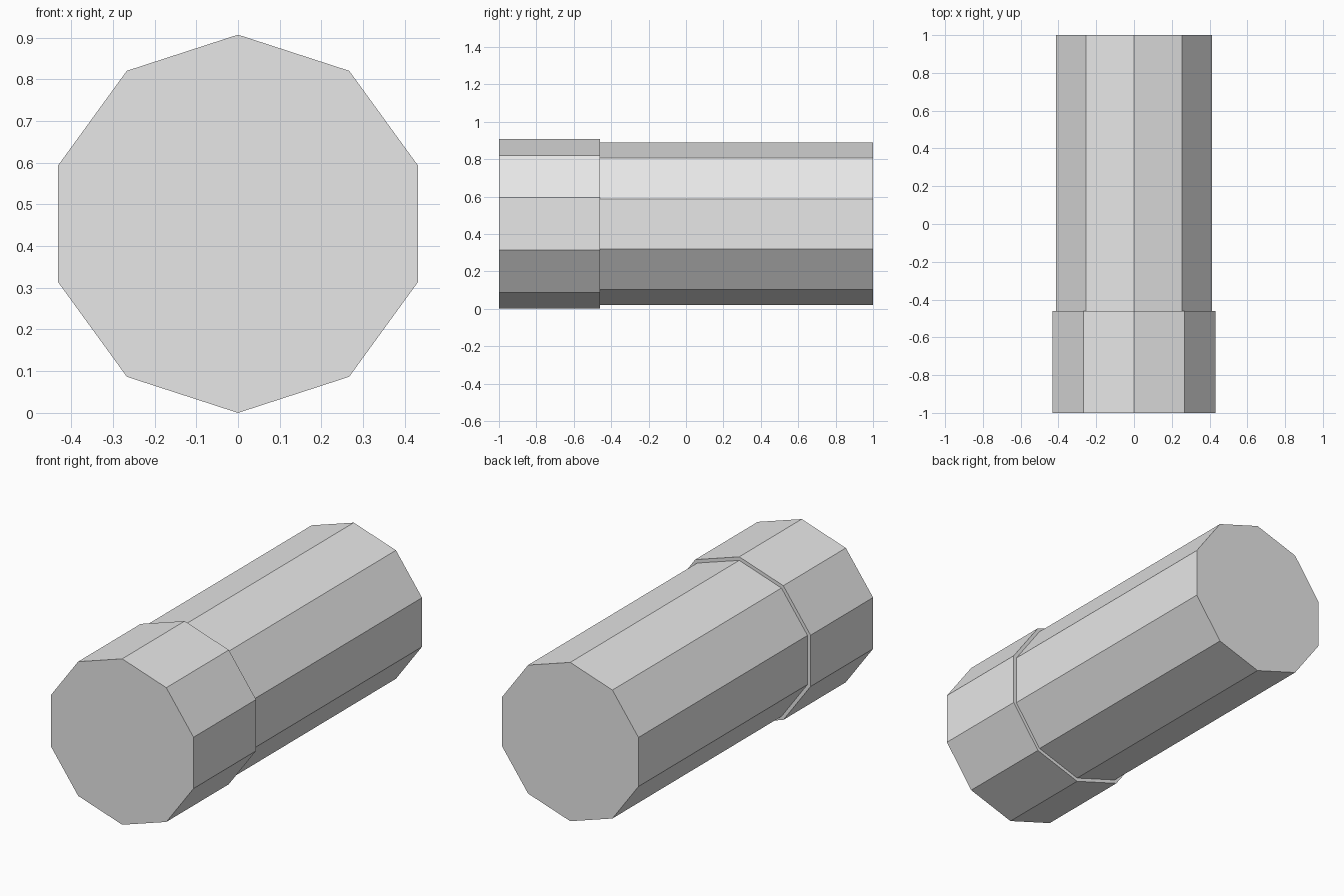
import bpy
import math

SIDES = 10
AXIS_Z = 0.4535

cube = bpy.data.objects.get("Cube")
if cube:
    bpy.data.objects.remove(cube, do_unlink=True)

# Plain grey material
grey = bpy.data.materials.new("light_grey")
grey.use_nodes = True
colour = (0.8, 0.8, 0.8, 1.0)
grey.diffuse_color = colour
grey.node_tree.nodes["Principled BSDF"].inputs["Base Color"].default_value = colour


def prism(name, radius, y_front, y_back):
    """Ten-sided prism lying along y, with a corner pointing straight up."""
    bpy.ops.mesh.primitive_cylinder_add(
        vertices=SIDES, radius=radius, depth=y_back - y_front,
        location=(0, (y_front + y_back) / 2, AXIS_Z),
        rotation=(math.pi / 2, 0, 0))
    part = bpy.context.object
    part.name = name
    part.data.materials.append(grey)
    bpy.ops.object.transform_apply(location=True, rotation=True, scale=True)
    bpy.ops.object.shade_flat()
    return part


# Wider cap at the front, narrower body seated slightly into it
prism("front_cap", 0.4535, -1.0, -0.46)
prism("body", 0.434, -0.48, 1.0)
